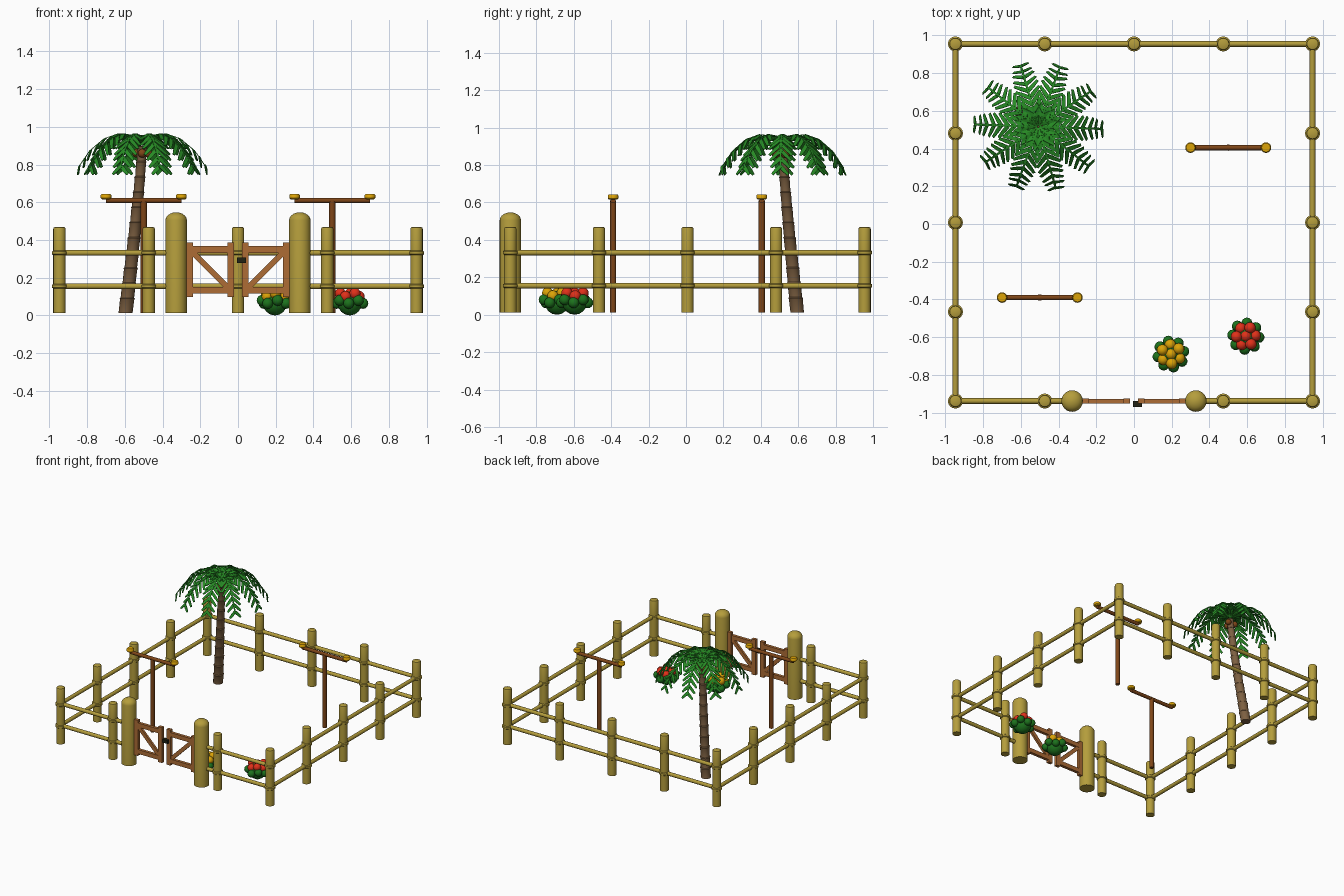
import bpy, bmesh, math
from mathutils import Vector, Matrix

if "Cube" in bpy.data.objects:
    bpy.data.objects.remove(bpy.data.objects["Cube"])

def material(name, r, g, b):
    m = bpy.data.materials.new(name)
    m.diffuse_color = (r, g, b, 1)
    m.use_nodes = True
    m.node_tree.nodes["Principled BSDF"].inputs["Base Color"].default_value = m.diffuse_color
    return m

BAMBOO = material("bamboo", 0.46, 0.34, 0.045)
GATE = material("gate wood", 0.42, 0.15, 0.035)
PERCH = material("perch wood", 0.21, 0.06, 0.009)
YELLOW = material("yellow", 0.72, 0.37, 0.002)
TRUNK = material("palm bark", 0.21, 0.12, 0.055)
FROND = material("palm green", 0.02, 0.26, 0.018)
LEAF = material("bush green", 0.012, 0.17, 0.012)
RED = material("red", 0.75, 0.03, 0.01)
BLACK = material("latch black", 0.015, 0.015, 0.006)

def finish(name, bm, mat, smooth=True):
    bmesh.ops.recalc_face_normals(bm, faces=bm.faces)
    me = bpy.data.meshes.new(name)
    bm.to_mesh(me)
    bm.free()
    me.materials.append(mat)
    ob = bpy.data.objects.new(name, me)
    bpy.context.collection.objects.link(ob)
    if smooth:
        bpy.ops.object.select_all(action='DESELECT')
        ob.select_set(True)
        bpy.context.view_layer.objects.active = ob
        bpy.ops.object.shade_smooth_by_angle(angle=math.radians(40))
    return ob

def lathe(name, profile, loc, mat, n=16, drift=lambda z: (0, 0)):
    """Closed turned shape from (radius, z) pairs; drift bends its axis."""
    bm = bmesh.new()
    rings = []
    for r, z in profile:
        dx, dy = drift(z)
        rings.append([bm.verts.new((loc[0] + dx + r * math.cos(2 * math.pi * i / n),
                                    loc[1] + dy + r * math.sin(2 * math.pi * i / n),
                                    loc[2] + z)) for i in range(n)])
    for a, b in zip(rings, rings[1:]):
        for i in range(n):
            bm.faces.new((a[i], a[(i + 1) % n], b[(i + 1) % n], b[i]))
    bm.faces.new(rings[0])
    bm.faces.new(rings[-1])
    return finish(name, bm, mat)

def rod(name, a, b, r, mat, n=12):
    a, b = Vector(a), Vector(b)
    bm = bmesh.new()
    q = (b - a).to_track_quat('Z', 'Y').to_matrix().to_4x4()
    bmesh.ops.create_cone(bm, cap_ends=True, segments=n, radius1=r, radius2=r,
                          depth=(b - a).length, matrix=Matrix.Translation((a + b) / 2) @ q)
    return finish(name, bm, mat)

def box(name, loc, size, mat, tilt=0):
    bm = bmesh.new()
    bmesh.ops.create_cube(bm, size=1, matrix=Matrix.Translation(loc)
                          @ Matrix.Rotation(tilt, 4, 'Y') @ Matrix.Diagonal((*size, 1)))
    return finish(name, bm, mat, False)

def balls(name, items, mat):
    bm = bmesh.new()
    for p, r in items:
        bmesh.ops.create_uvsphere(bm, u_segments=14, v_segments=8, radius=r,
                                  matrix=Matrix.Translation(p))
    return finish(name, bm, mat)

# Fence posts with lashings at rail height
H, CY, BASE = 0.947, 0.008, 0.013
FRONT, BACK = CY - H, CY + H
RAILS = (0.155, 0.332)
post = [(0.033, BASE)]
for z in RAILS:
    post += [(0.033, z - 0.012), (0.040, z - 0.007), (0.040, z + 0.007), (0.033, z + 0.012)]
post += [(0.033, 0.458), (0.030, 0.466), (0.024, 0.469)]
for i in range(-2, 3):
    for j in range(-2, 3):
        if max(abs(i), abs(j)) == 2 and (i, j) != (0, -2):
            lathe("fence_post", post, (i * H / 2, CY + j * H / 2, 0), BAMBOO)

# Gate posts with domed tops
dome = [(0.057, BASE), (0.057, 0.505)]
dome += [(0.057 * math.cos(a), 0.505 + 0.042 * math.sin(a))
         for a in (math.radians(d) for d in (18, 36, 54, 72, 86))]
for s in (-1, 1):
    lathe("gate_post", dome, (s * 0.328, FRONT, 0), BAMBOO, 24)

# Fence rails
for z in RAILS:
    rod("back_rail", (-H, BACK, z), (H, BACK, z), 0.015, BAMBOO)
    for s in (-1, 1):
        rod("side_rail", (s * H, FRONT, z), (s * H, BACK, z), 0.015, BAMBOO)
        rod("front_rail", (s * H, FRONT, z), (s * 0.328, FRONT, z), 0.015, BAMBOO)

# Gate leaves and latch
for s in (-1, 1):
    for x in (0.257, 0.038):
        box("gate_stile", (s * x, FRONT, 0.243), (0.035, 0.026, 0.29), GATE)
    for z in (0.133, 0.350):
        box("gate_crossbar", (s * 0.147, FRONT, z), (0.20, 0.024, 0.035), GATE)
    dx, dz = 0.185, 0.185
    box("gate_brace", (s * 0.147, FRONT, 0.2415), (math.hypot(dx, dz), 0.018, 0.03), GATE,
        -s * math.atan2(dz, dx))
box("latch", (0.019, FRONT - 0.016, 0.292), (0.048, 0.032, 0.028), BLACK)

# Perches with feeding cups
for x, y in ((-0.5, -0.39), (0.5, 0.405)):
    rod("perch_post", (x, y, BASE), (x, y, 0.61), 0.017, PERCH)
    rod("perch_bar", (x - 0.2, y, 0.61), (x + 0.2, y, 0.61), 0.014, PERCH)
    for s in (-1, 1):
        lathe("perch_cup", [(0.022, 0), (0.028, 0.006), (0.028, 0.022), (0.023, 0.028)],
              (x + s * 0.2, y, 0.616), YELLOW)

# Palm trunk: flared segments along a leaning axis
TOP = 0.90
def lean(z):
    f = 1 - (1 - min(z / TOP, 1)) ** 1.2
    return 0.09 * f, -0.08 * f
trunk, N = [], 11
for k in range(N):
    z0, z1 = (BASE + (TOP - BASE) * (k + t) / N for t in (0, 1))
    r = 0.037 - 0.014 * k / N
    trunk += [(r, z0), (r + 0.001, z1 - 0.010), (r + 0.004, z1 - 0.005), (r - 0.001, z1)]
lathe("palm_trunk", trunk, (-0.598, 0.596, 0), TRUNK, 14, lean)
CX, CYP = -0.508, 0.516
balls("coconuts", [((CX + 0.035 * math.cos(a), CYP + 0.035 * math.sin(a), 0.86), 0.023)
                   for a in (0.5, 2.6, 4.7)], PERCH)

# Palm fronds: arched rib with paired leaflets
ARC = [(0.005, 0.918), (0.06, 0.957), (0.13, 0.965), (0.205, 0.938), (0.28, 0.875), (0.342, 0.785)]
def arc(s):
    t = s * (len(ARC) - 1)
    i = min(int(t), len(ARC) - 2)
    return Vector((ARC[i][0], 0, ARC[i][1])).lerp(Vector((ARC[i + 1][0], 0, ARC[i + 1][1])), t - i)

def blade(bm, p, d, w, length, w0, w1):
    tip = p + d * length
    mid = p + d * length * 0.5
    rows = [[bm.verts.new(c + w * h * q) for q in (-1, 1)]
            for c, h in ((p, w0), (mid, (w0 + w1) * 0.6), (tip, w1))]
    for a, b in zip(rows, rows[1:]):
        bm.faces.new((a[0], a[1], b[1], b[0]))

PAIRS = 10
for k in range(10):
    bm = bmesh.new()
    side = Vector((0, 1, 0))
    for j in range(PAIRS * 2):                       # rib
        a, b = arc(j / PAIRS / 2), arc((j + 1) / PAIRS / 2)
        blade(bm, a, (b - a).normalized(), side, (b - a).length, 0.005, 0.005)
    for j in range(PAIRS):                           # leaflets
        s = (j + 0.8) / PAIRS
        p = arc(s)
        t = (arc(min(s + 0.05, 1)) - arc(min(s + 0.05, 1) - 0.1)).normalized()
        n = t.cross(side)
        n = n if n.z > 0 else -n
        for q in (-1, 1):
            d = (t * 0.72 + side * q * 0.75 - n * 0.35).normalized()
            blade(bm, p, d, d.cross(n).normalized(),
                  0.06 + 0.035 * math.sin(math.pi * s), 0.011, 0.007)
    bmesh.ops.transform(bm, verts=bm.verts, matrix=Matrix.Translation((CX, CYP, 0))
                        @ Matrix.Rotation(math.radians(-2 + 36 * k), 4, 'Z'))
    ob = finish("palm_frond", bm, FROND, False)
    sol = ob.modifiers.new("thickness", 'SOLIDIFY')
    sol.thickness = 0.004

# Flower bushes: leafy core, outer tufts, blossoms on top
for name, x, y, mat, turn in (("yellow", 0.196, -0.69, YELLOW, 0.2), ("red", 0.593, -0.595, RED, 0.7)):
    def ring(n, rad, z, r, off):
        return [((x + rad * math.cos(off + 2 * math.pi * i / n),
                  y + rad * math.sin(off + 2 * math.pi * i / n),
                  z + 0.008 * (-1) ** i), r) for i in range(n)]
    balls(name + "_bush", [((x, y, 0.066), 0.066)]
          + ring(8, 0.07, 0.072, 0.029, turn), LEAF)
    balls(name + "_blossoms", ring(6, 0.05, 0.108, 0.030, turn + 0.4)
          + [((x, y, 0.113), 0.030)], mat)
